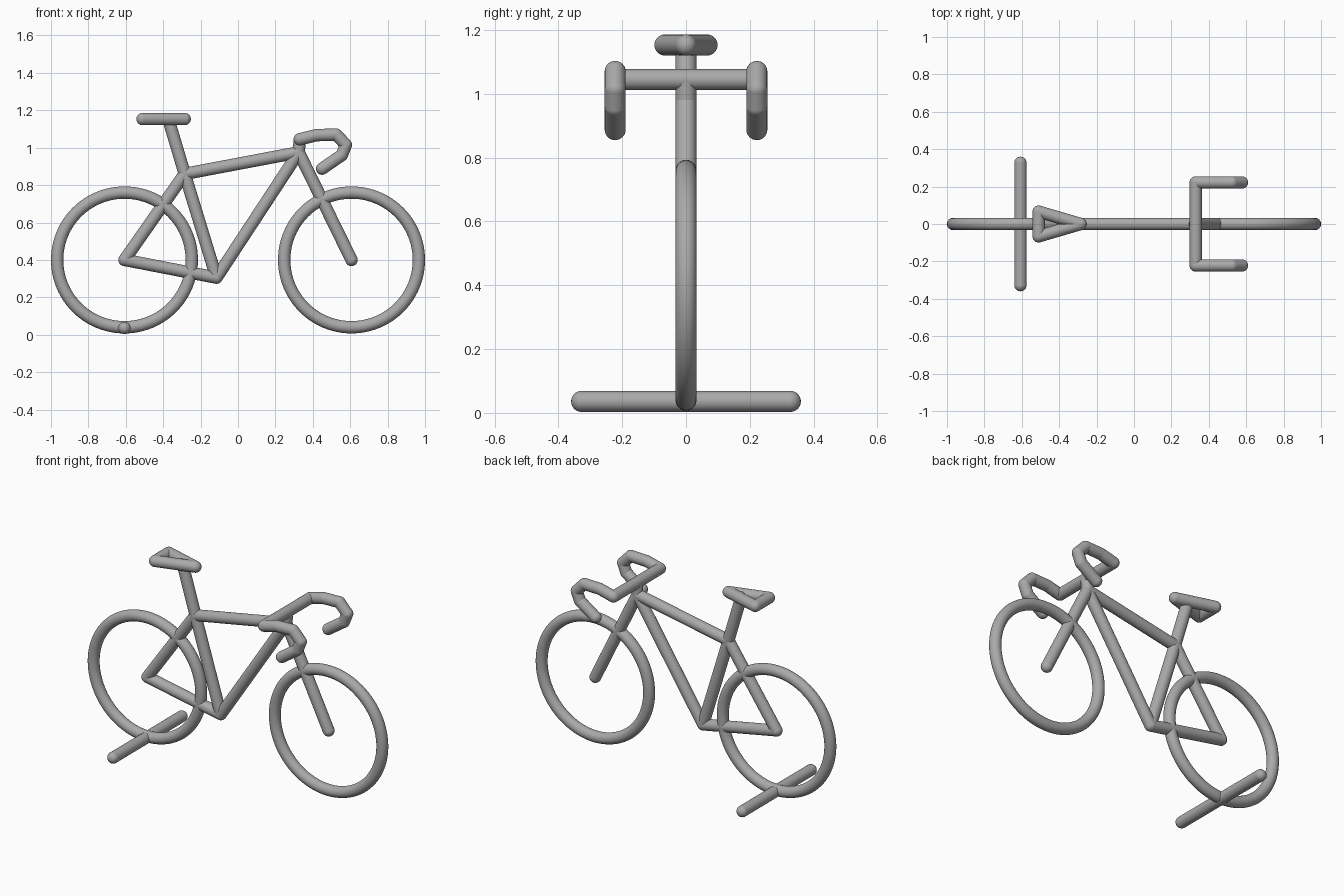
import bpy, bmesh
from math import pi
from mathutils import Vector, Matrix

cube = bpy.data.objects.get("Cube")
if cube:
    bpy.data.objects.remove(cube, do_unlink=True)

R = 0.033  # tube radius shared by every part

grey = bpy.data.materials.new("plain grey")
grey.use_nodes = True
colour = (0.4, 0.4, 0.4, 1)
grey.diffuse_color = colour
grey.node_tree.nodes["Principled BSDF"].inputs["Base Color"].default_value = colour


def finish(obj):
    obj.data.materials.append(grey)
    for poly in obj.data.polygons:
        poly.use_smooth = True


def tube(name, points, closed=False):
    """Round tube along straight segments with ball joints and ball ends."""
    bm = bmesh.new()
    points = [Vector(p) for p in points]
    for p in points:
        bmesh.ops.create_uvsphere(bm, u_segments=24, v_segments=16, radius=R,
                                  matrix=Matrix.Translation(p))
    pairs = list(zip(points, points[1:]))
    if closed:
        pairs.append((points[-1], points[0]))
    for a, b in pairs:
        turn = (b - a).to_track_quat('Z', 'Y').to_matrix().to_4x4()
        bmesh.ops.create_cone(bm, segments=24, radius1=R, radius2=R, cap_ends=False,
                              depth=(b - a).length,
                              matrix=Matrix.Translation((a + b) / 2) @ turn)
    mesh = bpy.data.meshes.new(name)
    bm.to_mesh(mesh)
    bm.free()
    obj = bpy.data.objects.new(name, mesh)
    bpy.context.collection.objects.link(obj)
    finish(obj)


# Wheels
rear_axle, front_axle = (-0.607, 0, 0.4), (0.607, 0, 0.4)
for name, centre in (("rear_wheel", rear_axle), ("front_wheel", front_axle)):
    bpy.ops.mesh.primitive_torus_add(location=centre, rotation=(pi / 2, 0, 0),
                                     major_radius=0.36, minor_radius=R,
                                     major_segments=96, minor_segments=24)
    bpy.context.object.name = name
    finish(bpy.context.object)

# Frame tubes between shared joints
crank = (-0.115, 0, 0.305)
seat_joint = (-0.285, 0, 0.86)
seat_top = (-0.37, 0, 1.145)
head = (0.325, 0, 0.975)
stem = (0.33, 0, 1.045)
tube("seat_tube", [crank, seat_joint, seat_top])
tube("top_tube", [seat_joint, head])
tube("down_tube", [crank, head])
tube("chain_stay", [crank, rear_axle])
tube("seat_stay", [seat_joint, rear_axle])
tube("fork", [stem, head, front_axle])

# Triangular saddle
tube("saddle", [(-0.285, 0, 1.153), (-0.51, 0.066, 1.153), (-0.51, -0.066, 1.153)], closed=True)

# Drop handlebar: one side profile, mirrored across the crossbar
drop = [(0.33, 1.045), (0.42, 1.067), (0.525, 1.07), (0.577, 1.015), (0.555, 0.96), (0.45, 0.888)]
right = [(x, -0.222, z) for x, z in reversed(drop)]
left = [(x, 0.222, z) for x, z in drop]
tube("handlebar", right + left)

# Stand bar under the rear wheel
tube("stand_bar", [(-0.607, -0.327, 0.036), (-0.607, 0.327, 0.036)])
